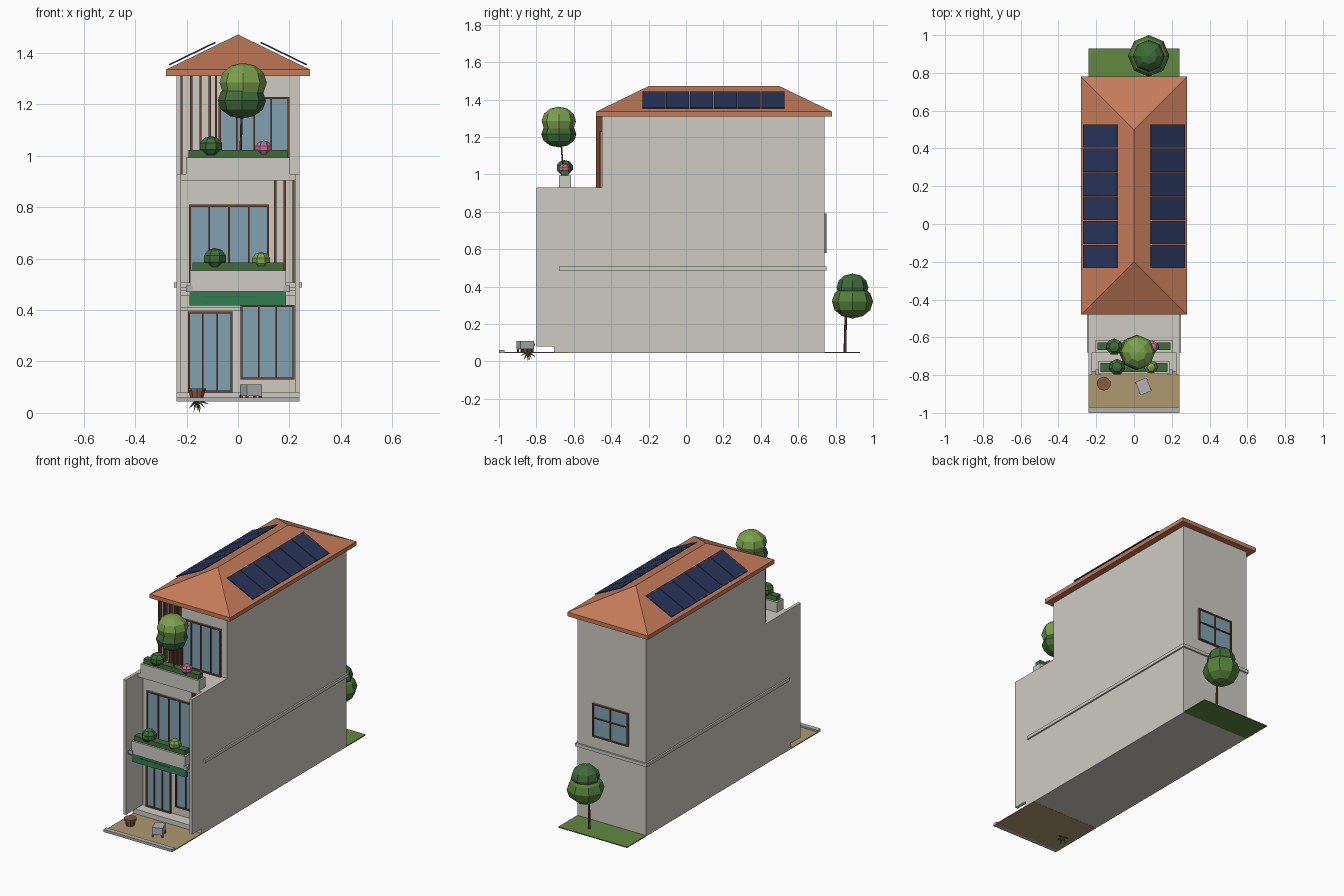
import bpy, bmesh, math
from mathutils import Vector

if "Cube" in bpy.data.objects:
    bpy.data.objects.remove(bpy.data.objects["Cube"])


def mat(name, r, g, b):
    m = bpy.data.materials.new(name)
    m.diffuse_color = (r, g, b, 1)
    m.use_nodes = True
    m.node_tree.nodes["Principled BSDF"].inputs["Base Color"].default_value = m.diffuse_color
    return m


WALL = mat("wall", .62, .60, .54)
TILE = mat("terracotta", .56, .20, .10)
WOOD = mat("wood", .16, .06, .03)
GLASS = mat("glass", .22, .36, .44)
PANEL = mat("solar", .02, .035, .10)
LEAF = mat("dark_leaf", .05, .15, .04)
LIME = mat("light_leaf", .20, .36, .07)
MID = mat("mid_leaf", .09, .22, .04)
PINK = mat("blossom", .55, .16, .30)
GREEN = mat("awning", .03, .20, .09)
GRASS = mat("grass", .12, .25, .05)
TAN = mat("paving", .42, .32, .16)
CLAY = mat("clay", .25, .10, .05)
CURB = mat("curb", .45, .45, .45)


def finish(name, bm, m):
    bmesh.ops.recalc_face_normals(bm, faces=bm.faces)
    me = bpy.data.meshes.new(name)
    bm.to_mesh(me)
    bm.free()
    ob = bpy.data.objects.new(name, me)
    bpy.context.collection.objects.link(ob)
    if m:
        me.materials.append(m)
    return ob


def box(name, x0, x1, y0, y1, z0, z1, m=WALL):
    bm = bmesh.new()
    bmesh.ops.create_cube(bm, size=1)
    for v in bm.verts:
        v.co = ((x0 + x1) / 2 + v.co.x * (x1 - x0), (y0 + y1) / 2 + v.co.y * (y1 - y0),
                (z0 + z1) / 2 + v.co.z * (z1 - z0))
    return finish(name, bm, m)


def prism(name, pts, x0, x1, m=WALL):
    # side profile in (y, z), extruded along x
    bm = bmesh.new()
    f = bm.faces.new([bm.verts.new((x0, y, z)) for y, z in pts])
    r = bmesh.ops.extrude_face_region(bm, geom=[f])
    bmesh.ops.translate(bm, vec=(x1 - x0, 0, 0), verts=[v for v in r["geom"] if isinstance(v, bmesh.types.BMVert)])
    return finish(name, bm, m)


def ball(name, c, r, h, m, seg=8, rings=6):
    bm = bmesh.new()
    bmesh.ops.create_uvsphere(bm, u_segments=seg, v_segments=rings, radius=1)
    for v in bm.verts:
        v.co = Vector(c) + Vector((v.co.x * r, v.co.y * r, v.co.z * h))
    return finish(name, bm, m)


def cone(name, a, b, r0, r1, m, seg=8):
    a, b = Vector(a), Vector(b)
    bm = bmesh.new()
    bmesh.ops.create_cone(bm, cap_ends=True, segments=seg, radius1=r0, radius2=r1, depth=(b - a).length)
    ob = finish(name, bm, m)
    ob.location = (a + b) / 2
    ob.rotation_euler = (b - a).to_track_quat('Z', 'Y').to_euler()
    return ob


def window(name, x0, x1, z0, z1, y, n, out=-1, cross=None):
    def slab(part, a, b, c, d, depth, m):
        ys = sorted((y - out * .003, y + out * depth))
        box(name + part, a, b, ys[0], ys[1], c, d, m)
    t = .008
    slab("_glass", x0, x1, z0, z1, .005, GLASS)
    slab("_head", x0, x1, z1 - t, z1, .012, WOOD)
    slab("_sill", x0, x1, z0, z0 + t, .012, WOOD)
    for i in range(n + 1):
        w = t if i in (0, n) else .006
        x = x0 + (x1 - x0 - w) * i / n
        slab("_mullion", x, x + w, z0, z1, .012, WOOD)
    if cross:
        slab("_crossbar", x0, x1, cross - .003, cross + .003, .012, WOOD)


# Ground
box("paving", -.24, .24, -.97, -.63, .044, .05, TAN)
box("curb", -.24, .24, -1, -.97, .044, .06, CURB)
box("back_lawn", -.24, .24, .74, .93, .044, .05, GRASS)

# House body with stepped profile, side fins, slabs
prism("house_body", [(-.63, .045), (.74, .045), (.74, 1.315), (-.45, 1.315), (-.45, .93), (-.63, .93)], -.24, .24)
for s in (-1, 1):
    x0, x1 = sorted((s * .222, s * .24))
    prism("side_fin", [(-.63, .05), (-.705, .05), (-.705, .08), (-.80, .08), (-.80, .93), (-.63, .93)], x0, x1)
    box("balcony_lamp", s * .19 - .013, s * .19 + .013, -.80, -.77, .47, .495, CURB)
box("door_step", -.222, .222, -.705, -.63, .05, .08)
box("terrace_slab", -.222, .222, -.68, -.63, .905, .93)
box("balcony_slab", -.222, .222, -.78, -.63, .455, .478)
box("string_course", -.25, .25, -.68, .75, .487, .507)

# Windows and doors
window("door", -.195, -.022, .08, .395, -.63, 3)
window("shop_window", .01, .22, .13, .42, -.63, 3)
window("middle_window", -.19, .12, .507, .81, -.63, 4)
window("upper_window", -.075, .20, .93, 1.23, -.45, 4)
window("back_window", -.12, .13, .58, .79, .74, 2, 1, .70)

# Wooden slats
for x in (.145, .182, .216):
    box("middle_slat", x - .004, x + .004, -.665, -.63, .507, .905, WOOD)
for x in (-.22, -.182, -.146, -.11, -.085):
    box("upper_slat", x - .004, x + .004, -.48, -.45, .93, 1.315, WOOD)

# Door canopy and awning board
box("door_canopy", -.222, .01, -.70, -.63, .397, .412)
box("awning_board", -.188, .186, -.785, -.765, .418, .475, GREEN)
box("awning_strip", -.13, .07, -.788, -.78, .449, .454, LEAF)


# Planters with hedges and shrubs
def planter(w, y0, y1, z0, z1):
    box("planter", -w, w, y0, y1, z0, z1)
    box("planter_hedge", -w + .01, w - .01, y0 + .012, y1 - .012, z1 - .01, z1 + .03, LEAF)


planter(.187, -.795, -.725, .472, .555)
planter(.203, -.68, -.615, .93, .993)
ball("shrub", (-.09, -.757, .60), .046, .042, LEAF, 7, 5)
ball("shrub", (.09, -.757, .592), .038, .034, LIME, 7, 5)
ball("shrub", (-.105, -.65, 1.037), .047, .04, LEAF, 7, 5)
ball("flower_shrub", (.10, -.65, 1.03), .034, .03, PINK, 7, 5)

# Trees
cone("front_trunk", (.01, -.655, 1.0), (.015, -.67, 1.2), .005, .004, WOOD, 6)
ball("front_crown_lower", (.015, -.68, 1.215), .094, .07, LEAF)
ball("front_crown_upper", (.02, -.68, 1.285), .092, .077, LIME)
cone("back_trunk", (.08, .85, .045), (.08, .855, .30), .008, .006, WOOD, 6)
ball("back_crown_lower", (.078, .89, .32), .11, .09, MID)
ball("back_crown_upper", (.078, .89, .395), .085, .075, LEAF)

# Hipped roof on an eave band
box("eave", -.28, .28, -.48, .78, 1.31, 1.336, TILE)
bm = bmesh.new()
a, b, c, d = [bm.verts.new((x, y, 1.336)) for x, y in ((-.28, -.48), (.28, -.48), (.28, .78), (-.28, .78))]
e, f = [bm.verts.new((0, y, 1.472)) for y in (-.2, .5)]
for vs in ((a, b, e), (b, c, f, e), (c, d, f), (d, a, e, f), (a, d, c, b)):
    bm.faces.new(vs)
finish("hip_roof", bm, TILE)

# Solar panels, six per slope
tilt = math.atan2(.136, .28)
for s in (-1, 1):
    for i in range(6):
        ob = box("solar_panel", -.1, .1, -.0615, .0615, -.003, .003, PANEL)
        ob.location = (s * .178, -.172 + i * .1275, 1.398)
        ob.rotation_euler = (0, s * tilt, 0)

# Clay pot with drooping leaves
cone("pot", (-.16, -.845, .05), (-.16, -.845, .085), .025, .033, CLAY, 10)
cone("pot_rim", (-.16, -.845, .085), (-.16, -.845, .095), .037, .037, CLAY, 10)
for i in range(9):
    t = i * 2.4
    r = .012 + .038 * (i / 8)
    tip = (-.16 + r * math.cos(t), -.845 + r * math.sin(t), .034 * i / 8)
    cone("pot_leaf", (-.16, -.845, .052), tip, .007, .0005, MID if i % 2 else LEAF, 4)

# Small crate on feet
def turned(ob):
    ob.location = (.05, -.86, 0)
    ob.rotation_euler = (0, 0, math.radians(22))


turned(box("crate", -.031, .031, -.038, .038, .066, .11, CURB))
for x in (-.028, .028):
    for y in (-.03, .03):
        turned(box("crate_foot", x - .005, x + .005, y - .005, y + .005, .05, .07, WOOD))
